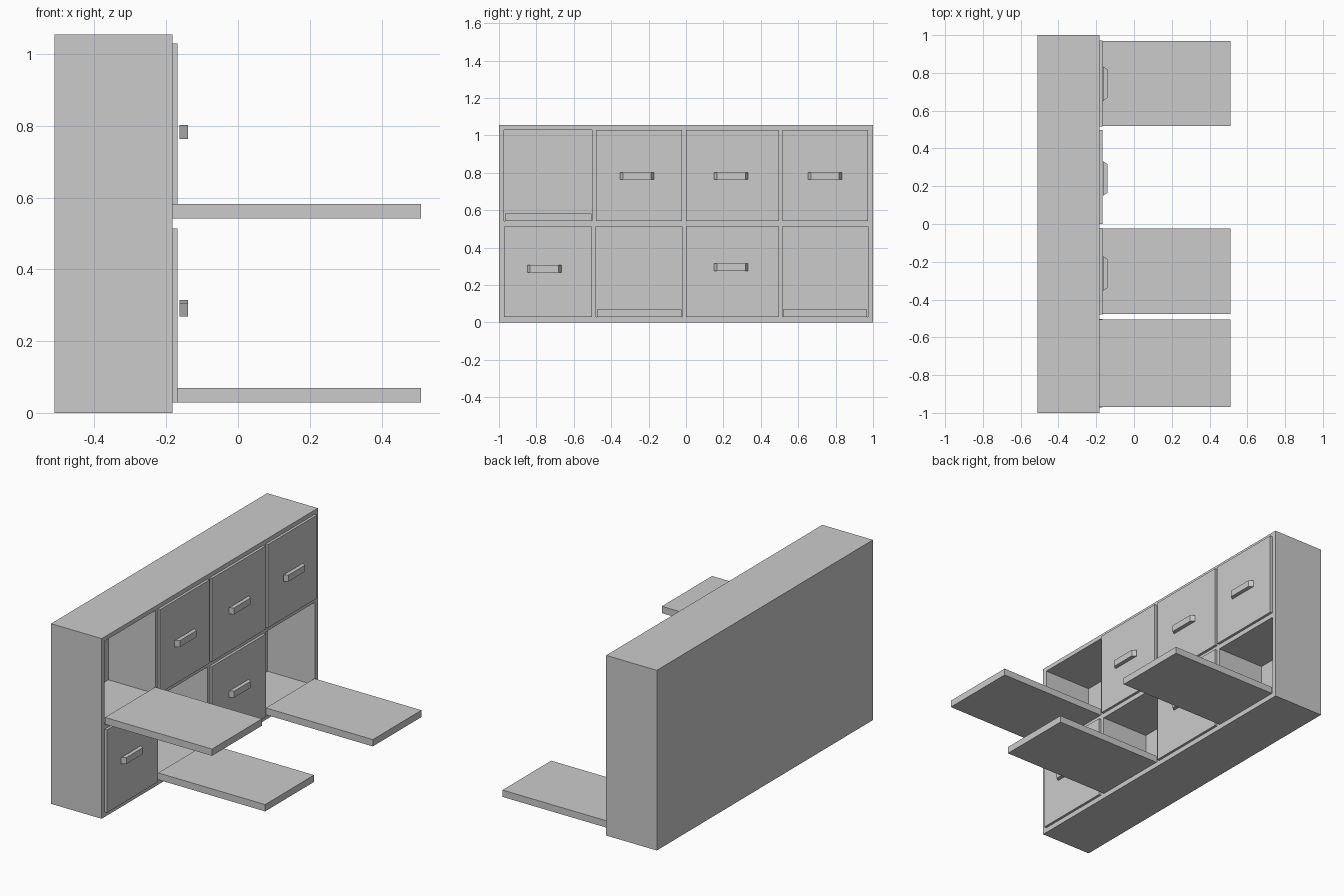
import bpy, bmesh

if "Cube" in bpy.data.objects:
    bpy.data.objects.remove(bpy.data.objects["Cube"])

BACK, FRONT, TOP = -0.511, -0.183, 1.055
COLS = [(-0.972, -0.502), (-0.48, -0.022), (0.0, 0.497), (0.516, 0.972)]
ROWS = [(0.029, 0.514), (0.542, 1.03)]
OPEN = {(0, 1), (1, 0), (3, 0)}          # (column, row) of lowered flaps
HANDLE_Y = [-0.757, -0.262, 0.241, 0.743]
HANDLE_Z = {(0, 0): 0.287, (2, 0): 0.295}


def mesh_object(name, bm):
    bmesh.ops.recalc_face_normals(bm, faces=bm.faces)
    me = bpy.data.meshes.new(name)
    bm.to_mesh(me)
    bm.free()
    ob = bpy.data.objects.new(name, me)
    bpy.context.collection.objects.link(ob)
    return ob


def add_box(bm, x, y, z):
    verts = bmesh.ops.create_cube(bm, size=1)["verts"]
    for v in verts:
        for i, (lo, hi) in enumerate((x, y, z)):
            v.co[i] = hi if v.co[i] > 0 else lo
    return verts


def box(name, x, y, z):
    bm = bmesh.new()
    add_box(bm, x, y, z)
    return mesh_object(name, bm)


def handle(name, yc, zc):
    # bar with slanted ends, narrower at the front
    bm = bmesh.new()
    for v in add_box(bm, (-0.163, -0.140), (yc - 0.091, yc + 0.091), (zc - 0.019, zc + 0.019)):
        if v.co.x > -0.15:
            v.co.y += 0.015 if v.co.y < yc else -0.015
    return mesh_object(name, bm)


# cabinet body with eight hollow compartments
cabinet = box("cabinet_body", (BACK, FRONT), (-1, 1), (0, TOP))
bm = bmesh.new()
for y in COLS:
    for z in ROWS:
        add_box(bm, (-0.488, 0.0), y, z)
cutter = mesh_object("compartment_cutter", bm)
cutter.hide_render = True
mod = cabinet.modifiers.new("compartments", "BOOLEAN")
mod.operation = "DIFFERENCE"
mod.solver = "EXACT"
mod.object = cutter
bpy.context.view_layer.objects.active = cabinet
bpy.ops.object.modifier_apply(modifier=mod.name)
bpy.data.objects.remove(cutter)

# closed doors with handles, and lowered flaps
for c, (y0, y1) in enumerate(COLS):
    for r, (z0, z1) in enumerate(ROWS):
        tag = f"{c + 1}_{r + 1}"
        if (c, r) in OPEN:
            box(f"open_flap_{tag}", (FRONT, 0.51), (y0 + 0.003, y1 - 0.003), (z0, z0 + 0.04))
        else:
            box(f"door_{tag}", (-0.208, -0.168), (y0, y1), (z0, z1))
            handle(f"handle_{tag}", HANDLE_Y[c], HANDLE_Z.get((c, r), 0.783))
